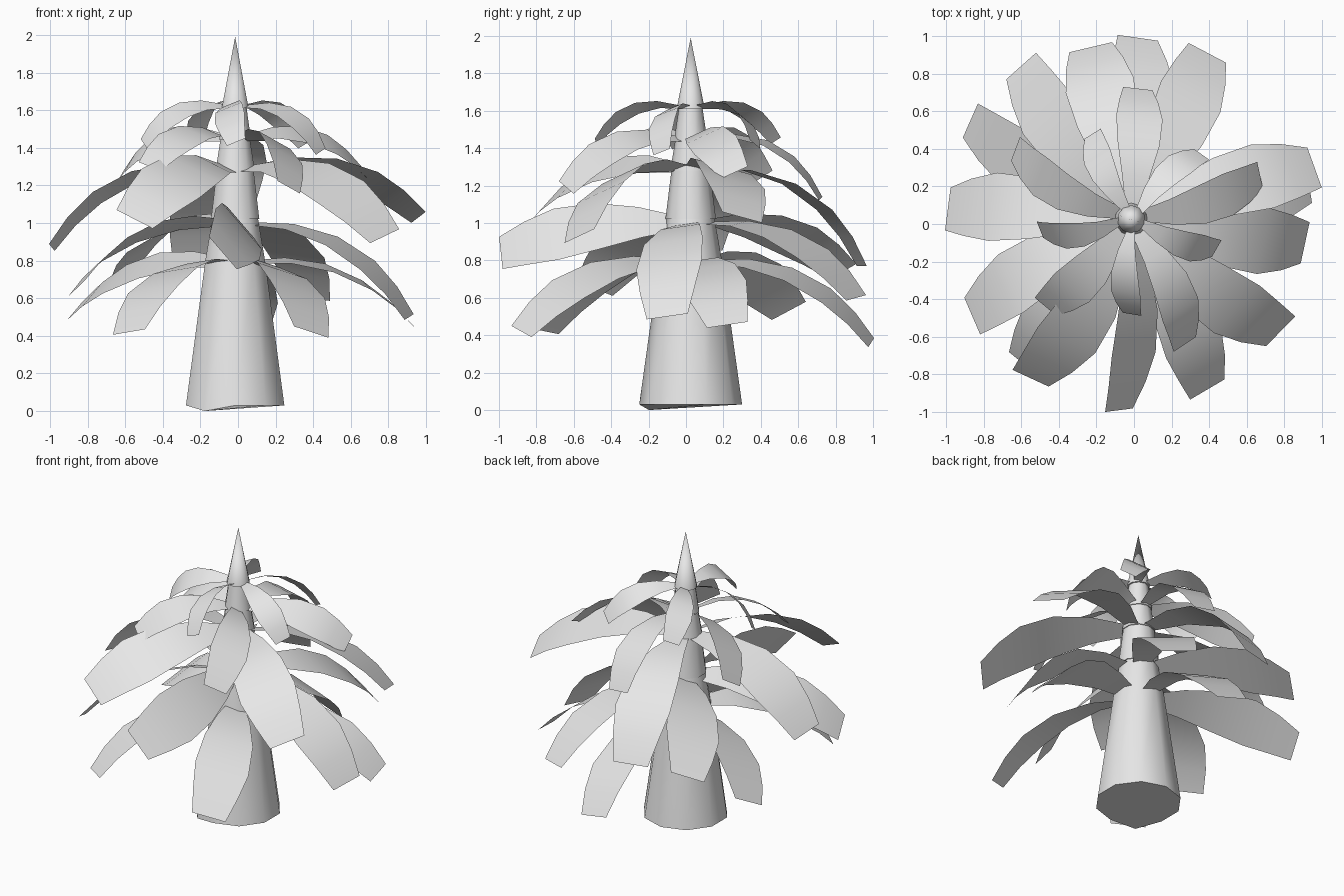
import bpy, bmesh
from math import sin, cos, pi, radians
from mathutils import Vector

default = bpy.data.objects.get("Cube")
if default:
    bpy.data.objects.remove(default, do_unlink=True)

# One plain colour for everything
grey = bpy.data.materials.new("plain_grey")
grey.use_nodes = True
grey.diffuse_color = (0.8, 0.8, 0.8, 1)
grey.node_tree.nodes["Principled BSDF"].inputs["Base Color"].default_value = (0.8, 0.8, 0.8, 1)

AXIS = Vector((-0.015, 0.025, 0))


def finish(bm, name):
    """Turn a bmesh into a smooth shaded object with the shared material."""
    mesh = bpy.data.meshes.new(name)
    bm.to_mesh(mesh)
    bm.free()
    mesh.materials.append(grey)
    obj = bpy.data.objects.new(name, mesh)
    bpy.context.collection.objects.link(obj)
    bpy.ops.object.select_all(action='DESELECT')
    obj.select_set(True)
    bpy.context.view_layer.objects.active = obj
    bpy.ops.object.shade_smooth_by_angle(angle=radians(50))


def make_trunk(profile, sides=10):
    """Trunk of stacked tapering sections ending in a pointed tip."""
    bm = bmesh.new()
    rings = []
    for radius, z in profile:
        ring = []
        for i in range(sides):
            a = 2 * pi * (i + 0.5) / sides
            ring.append(bm.verts.new(AXIS + Vector((radius * cos(a), radius * sin(a), z))))
        rings.append(ring)
    # Uneven foot: the front right corner hangs lower
    for v in rings[0]:
        if v.co.x < -0.1 and v.co.y < -0.1:
            v.co.z = 0
    for low, high in zip(rings, rings[1:]):
        for i in range(sides):
            j = (i + 1) % sides
            bm.faces.new((low[i], low[j], high[j], high[i]))
    apex = bm.verts.new(AXIS + Vector((0, 0, 1.99)))
    for i in range(sides):
        bm.faces.new((rings[-1][i], rings[-1][(i + 1) % sides], apex))
    bm.faces.new(list(reversed(rings[0])))
    finish(bm, "trunk")


# Distance along a leaf and share of its full width there
LEAF_SHAPE = [(0, 0.25), (0.22, 0.6), (0.45, 0.9), (0.68, 1), (0.85, 0.84), (1, 0.63)]


def make_leaf(name, root_z, rise, width, tip, roll):
    """Arched blade from the trunk to the tip, rolled about its own length."""
    tip = Vector(tip)
    out = Vector((tip.x, tip.y, 0)) - AXIS
    out.normalize()
    root = AXIS + out * 0.05
    root.z = root_z
    chord = (tip - root).normalized()
    level = Vector((-out.y, out.x, 0))
    up = chord.cross(level)
    bow = (rise + root_z - tip.z) * up.z
    c, s = cos(radians(roll)), sin(radians(roll))
    side = level * c + up * s
    arch = up * c - level * s
    bm = bmesh.new()
    rows = []
    for t, share in LEAF_SHAPE:
        mid = root.lerp(tip, t) + arch * (bow * t * (1 - t))
        half = side * (width * share / 2)
        rows.append((bm.verts.new(mid - half), bm.verts.new(mid + half)))
    for (a, b), (d, e) in zip(rows, rows[1:]):
        bm.faces.new((a, d, e, b))
    finish(bm, name)


make_trunk([(0.275, 0.03), (0.167, 0.8), (0.128, 1.02), (0.135, 1.02), (0.103, 1.28),
            (0.109, 1.28), (0.083, 1.44), (0.089, 1.44), (0.064, 1.61), (0.075, 1.61)])

# Each tier: name, root height, rise, leaf width, then tip position and roll of its leaves
TIERS = [
    ("lowest", 0.79, 0.23, 0.35, [
        (0.02, 0.99, 0.36, 14), (0.93, 0.22, 0.455, 9), (0.39, -0.88, 0.42, -17),
        (-0.58, -0.75, 0.42, 8), (-0.87, 0.55, 0.53, -27)]),
    ("lower", 1.0, 0.2, 0.36, [
        (0.91, -0.1, 0.5, 9), (0.39, 0.91, 0.6, 8), (-0.6, 0.84, 0.74, -22),
        (-0.86, -0.49, 0.65, 22), (-0.08, -0.99, 0.84, -50)]),
    ("middle", 1.29, 0.31, 0.37, [
        (0.96, 0.3, 1.03, -15), (0.78, -0.57, 0.93, 20), (-0.55, -0.82, 1.02, -26),
        (-0.99, 0.08, 0.87, 10), (-0.23, 0.94, 0.77, 0)]),
    ("upper", 1.45, 0.3, 0.25, [
        (0.02, 0.72, 1.13, 8), (0.67, 0.26, 1.27, 25), (0.27, -0.64, 1.19, -27),
        (-0.47, -0.44, 1.3, -18), (-0.63, 0.4, 1.24, -33)]),
    ("top", 1.62, 0.22, 0.17, [
        (-0.5, -0.03, 1.42, -33), (-0.22, 0.48, 1.44, -20), (0.36, 0.37, 1.42, -28),
        (0.44, -0.13, 1.38, 22), (-0.01, -0.48, 1.43, 24)]),
]
for tier, root_z, rise, width, leaves in TIERS:
    for n, (x, y, z, roll) in enumerate(leaves, 1):
        make_leaf(f"{tier}_leaf_{n}", root_z, rise, width, (x, y, z), roll)
